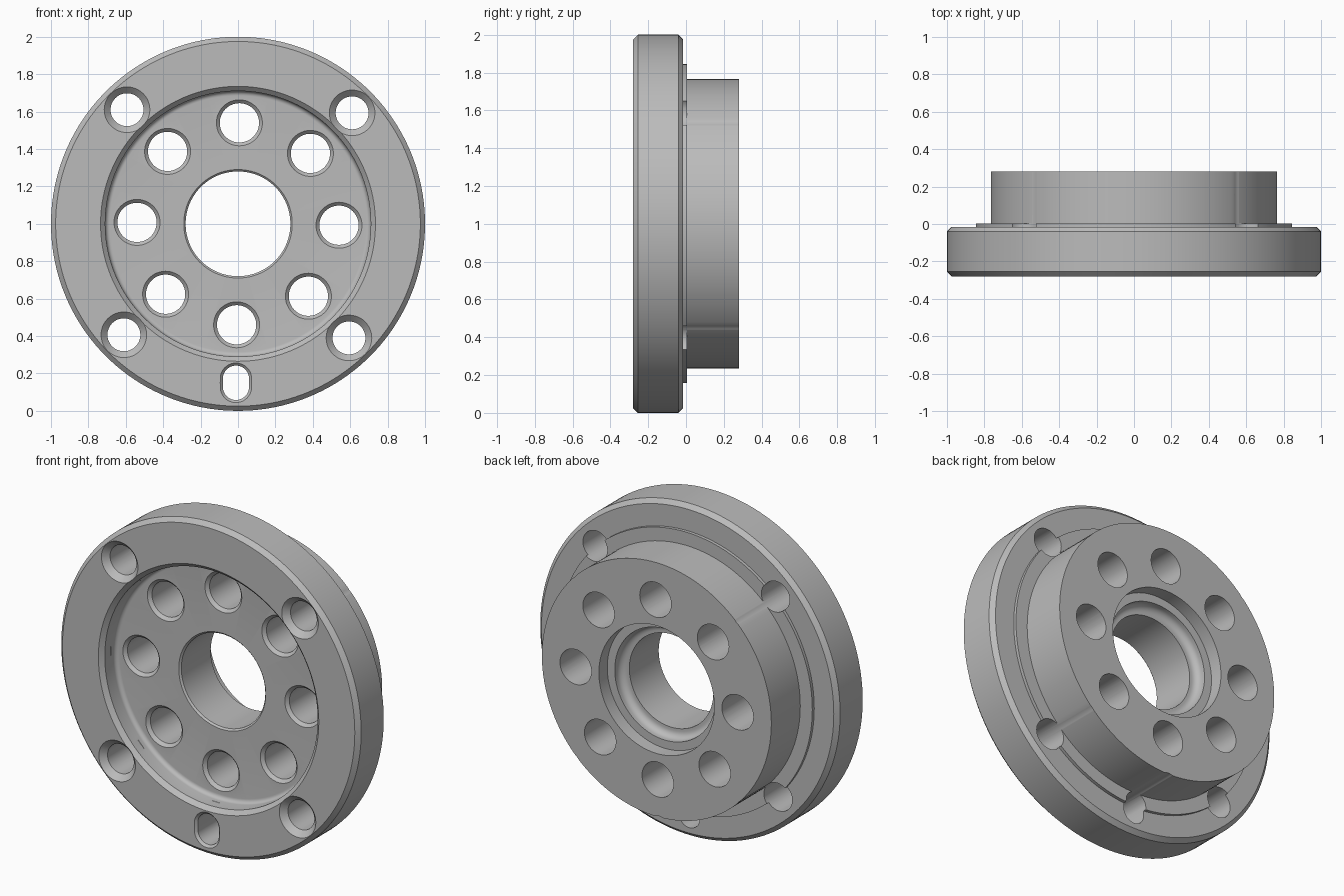
import bpy, bmesh, math
from mathutils import Matrix, Vector

cube = bpy.data.objects.get("Cube")
if cube:
    bpy.data.objects.remove(cube, do_unlink=True)

steel = bpy.data.materials.new("grey_steel")
steel.use_nodes = True
GREY = (0.5, 0.5, 0.5, 1)
steel.diffuse_color = GREY
steel.node_tree.nodes["Principled BSDF"].inputs["Base Color"].default_value = GREY


def lathe(bm, profile, steps, matrix):
    """Turn a closed (radius, y) profile round the y axis."""
    rings = []
    for i in range(steps):
        a = math.tau * i / steps
        rings.append([bm.verts.new(matrix @ Vector((r * math.cos(a), y, r * math.sin(a))))
                      for r, y in profile])
    n = len(profile)
    for i in range(steps):
        a, b = rings[i], rings[(i + 1) % steps]
        for j in range(n):
            k = (j + 1) % n
            if profile[j][0] == 0 and profile[k][0] == 0:
                continue
            bm.faces.new((a[j], a[k], b[k], b[j]))


def finish(bm, name):
    bmesh.ops.remove_doubles(bm, verts=bm.verts, dist=1e-5)
    bmesh.ops.dissolve_degenerate(bm, edges=bm.edges, dist=1e-6)
    bmesh.ops.recalc_face_normals(bm, faces=bm.faces)
    mesh = bpy.data.meshes.new(name)
    bm.to_mesh(mesh)
    bm.free()
    mesh.materials.append(steel)
    obj = bpy.data.objects.new(name, mesh)
    bpy.context.collection.objects.link(obj)
    return obj


def fillet(cx, cy, radius, start, end, steps=6):
    return [(cx + radius * math.cos(math.radians(start + (end - start) * i / steps)),
             cy + radius * math.sin(math.radians(start + (end - start) * i / steps)))
            for i in range(steps + 1)]


UP = Matrix.Translation((0, 0, 1))

# Flange, locating ring, rear boss, stepped bore and front recess in one turning
profile = [(0.735, -0.28), (0.975, -0.28), (1, -0.255), (1, -0.04), (0.975, -0.015),
           (0.845, -0.015), (0.845, 0.004), (0.765, 0.004), (0.765, 0.28),
           (0.385, 0.28), (0.385, 0.2), (0.335, 0.2)]
profile += fillet(0.295, 0.18, 0.04, 0, -90)
profile += [(0.28, 0.14), (0.28, -0.14), (0.29, -0.15)]
profile += fillet(0.685, -0.175, 0.025, 90, 0)
profile += [(0.71, -0.255)]
bm = bmesh.new()
lathe(bm, profile, 160, UP)
hub = finish(bm, "flanged_hub")


def hole(bm, radius, mouth, face_y, x, z, stretch=0):
    """Countersunk through hole; stretch pulls it into an upright slot."""
    c = mouth - radius
    pts = [(0, face_y - 0.05), (mouth + 0.05, face_y - 0.05), (mouth, face_y),
           (radius, face_y + c), (radius, 0.4), (0, 0.4)]
    first = len(bm.verts)
    lathe(bm, pts, 48, Matrix.Translation((x, 0, z)))
    bm.verts.ensure_lookup_table()
    if stretch:
        for v in bm.verts[first:]:
            if abs(v.co.z - z) > 1e-5:
                v.co.z += math.copysign(stretch, v.co.z - z)
            elif abs(v.co.x - x) < 1e-5:
                v.co.z = z


# Cutters for the inner bolt circle, outer bolt circle and dowel slot
TURN = math.radians(-0.8)
bm = bmesh.new()
for i in range(8):
    a = i * math.tau / 8 + TURN
    hole(bm, 0.105, 0.123, -0.15, 0.54 * math.cos(a), 1 + 0.54 * math.sin(a))
for i in range(4):
    a = (i + 0.5) * math.tau / 4 + TURN
    hole(bm, 0.088, 0.122, -0.28, 0.851 * math.cos(a), 1 + 0.851 * math.sin(a))
hole(bm, 0.07, 0.084, -0.28, -0.011, 0.15, 0.022)
cutter = finish(bm, "hole_cutter")
cutter.hide_render = True

# Drill the holes and shade
mod = hub.modifiers.new("holes", "BOOLEAN")
mod.operation = "DIFFERENCE"
mod.solver = "EXACT"
mod.object = cutter
bpy.ops.object.select_all(action="DESELECT")
hub.select_set(True)
bpy.context.view_layer.objects.active = hub
bpy.ops.object.modifier_apply(modifier=mod.name)
bpy.data.objects.remove(cutter, do_unlink=True)
bpy.ops.object.shade_smooth_by_angle(angle=math.radians(30))
